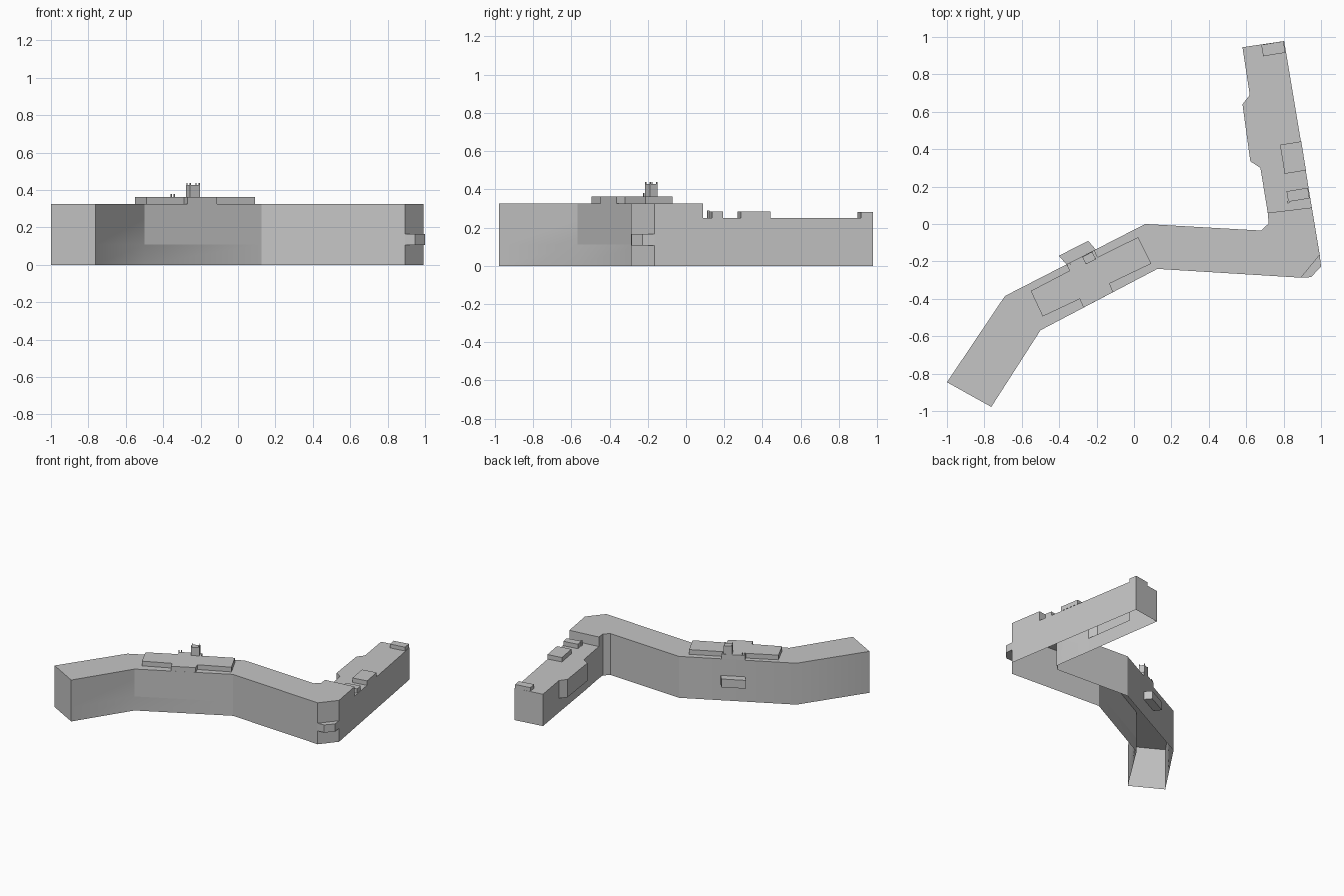
import bpy, bmesh, math
from mathutils import Vector

cube = bpy.data.objects.get("Cube")
if cube:
    bpy.data.objects.remove(cube, do_unlink=True)

stone = bpy.data.materials.new("stone grey")
stone.use_nodes = True
grey = (0.56, 0.56, 0.56, 1)
stone.diffuse_color = grey
stone.node_tree.nodes["Principled BSDF"].inputs["Base Color"].default_value = grey


def add_prism(bm, outline, levels, spans={}, floor=True):
    """Walls stacked through the levels, with a roof; spans limit the height of a side."""
    def ring(points, z):
        return [bm.verts.new((x, y, z)) for x, y in points]
    for i, start in enumerate(outline):
        end = outline[(i + 1) % len(outline)]
        low, high = spans.get(i, (levels[0], levels[-1]))
        for a, b in zip(levels, levels[1:]):
            if a >= low and b <= high:
                bm.faces.new(ring((start, end), a) + ring((end, start), b))
    bm.faces.new(ring(outline, levels[-1]))
    if floor:
        bm.faces.new(ring(outline[::-1], levels[0]))


def finish(name, bm):
    bmesh.ops.remove_doubles(bm, verts=bm.verts, dist=0.0005)
    mesh = bpy.data.meshes.new(name)
    bm.to_mesh(mesh)
    bm.free()
    mesh.materials.append(stone)
    obj = bpy.data.objects.new(name, mesh)
    bpy.context.collection.objects.link(obj)
    return obj


def prism(name, outline, low, high, floor=False):
    bm = bmesh.new()
    add_prism(bm, outline, (low, high), floor=floor)
    return finish(name, bm)


def block(name, centre, size, angle, low, high):
    """Box turned about the vertical axis."""
    c, s = math.cos(math.radians(angle)), math.sin(math.radians(angle))
    outline = []
    for u, v in ((-1, -1), (1, -1), (1, 1), (-1, 1)):
        a, b = u * size[0] / 2, v * size[1] / 2
        outline.append((centre[0] + a * c - b * s, centre[1] + a * s + b * c))
    return prism(name, outline, low, high)


BAY, ARM, WALL, DECK = 0.11, 0.25, 0.325, 0.362
step_out, step_in = (0.951, 0.088), (0.715, 0.06)
bay_near, bay_far = (0.676, 0.3), (0.619, 0.69)
NONE = (1, 0)

# Hollow bent wall, its lower arm and the bay, welded into one open-bottomed shell
shell = bmesh.new()
add_prism(shell, [
    (-1, -0.846), (-0.763, -0.978), (-0.5, -0.568), (0.125, -0.24),
    (0.893, -0.287), (0.993, -0.165), step_out, step_in,
    (0.72, 0.003), (0.68, -0.035), (0.06, 0), (-0.69, -0.385)],
    (0, BAY, ARM, WALL), {6: (ARM, WALL)}, floor=False)
add_prism(shell, [step_in, step_out, (0.803, 0.978), (0.58, 0.945),
                  bay_far, bay_near],
          (0, BAY, ARM), {0: NONE, 4: (0, BAY)}, floor=False)
add_prism(shell, [bay_near, bay_far, (0.58, 0.64), (0.622, 0.335)],
          (BAY, ARM), {0: NONE})
bmesh.ops.recalc_face_normals(shell, faces=shell.faces)
wall = finish("wall_shell", shell)
bpy.ops.object.select_all(action="DESELECT")
wall.select_set(True)
bpy.context.view_layer.objects.active = wall
bpy.ops.object.shade_smooth_by_angle(angle=math.radians(30))

# Ledge filling the cut corner
prism("corner_ledge", [(0.893, -0.287), (0.947, -0.284), (1, -0.227),
                       (0.993, -0.165)], 0.105, 0.165, floor=True)

# Blocks on the arm roof
ARM_TURN = 9.2
block("roof_block_near", (0.877, 0.156), (0.115, 0.057), ARM_TURN, ARM, 0.285)
block("roof_post", (0.826, 0.117), (0.012, 0.012), ARM_TURN, ARM, 0.29)
block("roof_block_middle", (0.85, 0.355), (0.115, 0.157), ARM_TURN, ARM, 0.285)
block("roof_block_end", (0.745, 0.937), (0.12, 0.062), ARM_TURN, ARM, 0.28)

# Raised deck reaching the wall edges in its middle
prism("roof_deck", [
    (-0.552, -0.358), (-0.488, -0.494), (-0.29, -0.401), (-0.27, -0.447),
    (-0.112, -0.364), (-0.13, -0.318), (0.092, -0.212), (0.022, -0.07),
    (-0.195, -0.178), (-0.212, -0.14), (-0.361, -0.216), (-0.345, -0.25)],
    WALL, DECK)

# Small turret with corner posts
TURN = 27
turret = Vector((-0.24, -0.182))
block("turret", turret, (0.06, 0.045), TURN, DECK, 0.427)
across = Vector((math.cos(math.radians(TURN)), math.sin(math.radians(TURN))))
along = Vector((-across.y, across.x))
for i, (u, v) in enumerate(((-1, -1), (1, -1), (1, 1), (-1, 1))):
    spot = turret + across * 0.027 * u + along * 0.019 * v
    block(f"turret_post_{i + 1}", spot, (0.005, 0.005), TURN, 0.427, 0.438)
for i in range(2):
    block(f"deck_post_{i + 1}", (-0.357 + 0.016 * i, -0.222 + 0.008 * i),
          (0.005, 0.005), TURN, DECK, 0.38)

# Box projecting from the back of the wall
prism("rear_box", [(-0.361, -0.216), (-0.205, -0.136), (-0.245, -0.09),
                   (-0.402, -0.17)], 0.13, 0.195, floor=True)
